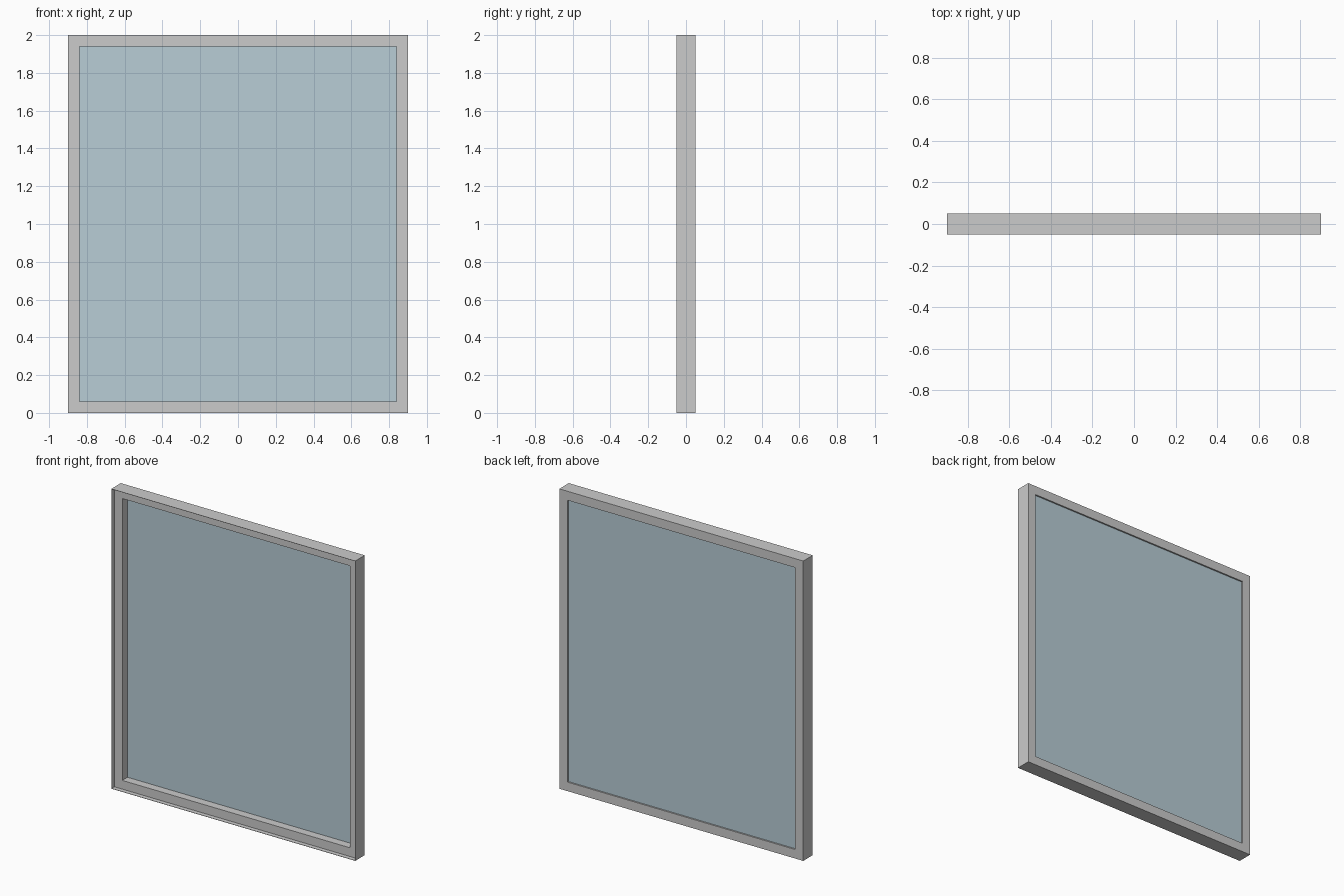
import bpy, bmesh

if "Cube" in bpy.data.objects:
    bpy.data.objects.remove(bpy.data.objects["Cube"])

W, H = 0.9, 2.0        # half width, height
BORDER = 0.06          # visible frame width
LIP = 0.002            # thin sheet edge around the front recess
FRONT, STEP, BACK = -0.05, -0.02, 0.05


def rect(inset, y):
    x, z0, z1 = W - inset, inset, H - inset
    return [(-x, y, z0), (x, y, z0), (x, y, z1), (-x, y, z1)]


def add_object(name, bm):
    bmesh.ops.recalc_face_normals(bm, faces=bm.faces)
    mesh = bpy.data.meshes.new(name)
    bm.to_mesh(mesh)
    bm.free()
    obj = bpy.data.objects.new(name, mesh)
    bpy.context.collection.objects.link(obj)
    return obj


# Frame: stepped cross-section carried round the rectangle with mitred corners
section = [(0, FRONT), (LIP, FRONT), (LIP, STEP), (BORDER, STEP),
           (BORDER, BACK), (0, BACK)]
bm = bmesh.new()
loops = [[bm.verts.new(p) for p in rect(i, y)] for i, y in section]
for a, b in zip(loops, loops[1:] + loops[:1]):
    for k in range(4):
        n = (k + 1) % 4
        bm.faces.new((a[k], a[n], b[n], b[k]))
add_object("window_frame", bm)

# Glass pane set near the back of the frame
bm = bmesh.new()
bmesh.ops.create_cube(bm, size=1)
bmesh.ops.scale(bm, vec=(2 * (W - BORDER), 0.005, H - 2 * BORDER), verts=bm.verts)
bmesh.ops.translate(bm, vec=(0, 0.0375, H / 2), verts=bm.verts)
pane = add_object("glass_pane", bm)
glass = bpy.data.materials.new("blue_grey_glass")
glass.diffuse_color = (0.48, 0.61, 0.67, 1)
glass.use_nodes = True
glass.node_tree.nodes["Principled BSDF"].inputs["Base Color"].default_value = glass.diffuse_color
pane.data.materials.append(glass)
